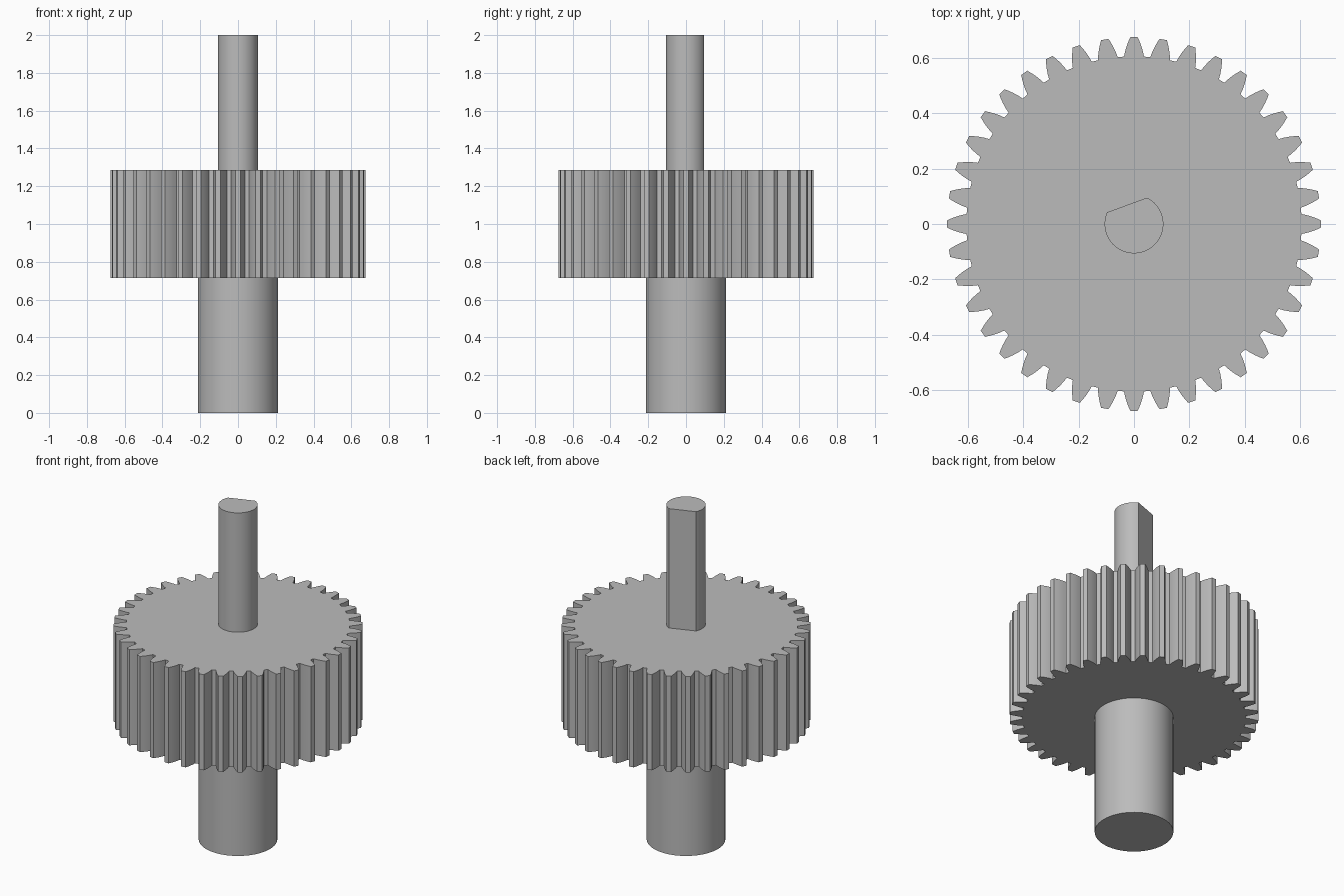
import bpy, bmesh
from math import sin, cos, acos, pi, radians

cube = bpy.data.objects.get("Cube")
if cube:
    bpy.data.objects.remove(cube, do_unlink=True)

TEETH = 40
GEAR_BOTTOM, GEAR_TOP = 0.715, 1.287

steel = bpy.data.materials.new("grey_steel")
steel.use_nodes = True
grey = (0.5, 0.5, 0.5, 1)
steel.diffuse_color = grey
steel.node_tree.nodes["Principled BSDF"].inputs["Base Color"].default_value = grey


def extrude_profile(name, points, z0, z1, smooth_angle):
    """Extrude a closed outline from z0 to z1."""
    bm = bmesh.new()
    face = bm.faces.new([bm.verts.new((x, y, z0)) for x, y in points])
    side = bmesh.ops.extrude_face_region(bm, geom=[face])
    verts = [v for v in side["geom"] if isinstance(v, bmesh.types.BMVert)]
    bmesh.ops.translate(bm, verts=verts, vec=(0, 0, z1 - z0))
    bmesh.ops.recalc_face_normals(bm, faces=bm.faces[:])
    mesh = bpy.data.meshes.new(name)
    bm.to_mesh(mesh)
    bm.free()
    mesh.materials.append(steel)
    obj = bpy.data.objects.new(name, mesh)
    bpy.context.collection.objects.link(obj)
    bpy.ops.object.select_all(action="DESELECT")
    obj.select_set(True)
    bpy.context.view_layer.objects.active = obj
    bpy.ops.object.shade_smooth_by_angle(angle=radians(smooth_angle))
    return obj


def arc(radius, start, end, steps):
    span = end - start
    return [(radius * cos(start + span * i / steps), radius * sin(start + span * i / steps))
            for i in range(steps + 1)]


# Toothed wheel: each tooth has bowed flanks, as (radius, half width)
flank = [(0.604, 0.036), (0.623, 0.032), (0.642, 0.0265), (0.659, 0.020), (0.674, 0.0135)]
tooth = [(r, -w) for r, w in flank] + [(r, w) for r, w in reversed(flank)]
outline = []
for k in range(TEETH):
    a = 2 * pi * k / TEETH
    outline += [(r * cos(a) - w * sin(a), r * sin(a) + w * cos(a)) for r, w in tooth]
extrude_profile("gear_wheel", outline, GEAR_BOTTOM, GEAR_TOP, 20)

# Thick round shaft below the wheel
extrude_profile("lower_shaft", arc(0.213, 0, 2 * pi, 64)[:-1], 0, GEAR_BOTTOM, 30)

# Thin shaft above the wheel with one flat side
radius, flat_distance, flat_direction = 0.106, 0.073, radians(110)
half = acos(flat_distance / radius)
extrude_profile("upper_d_shaft",
                arc(radius, flat_direction + half, flat_direction + 2 * pi - half, 48),
                GEAR_TOP, 2, 30)
